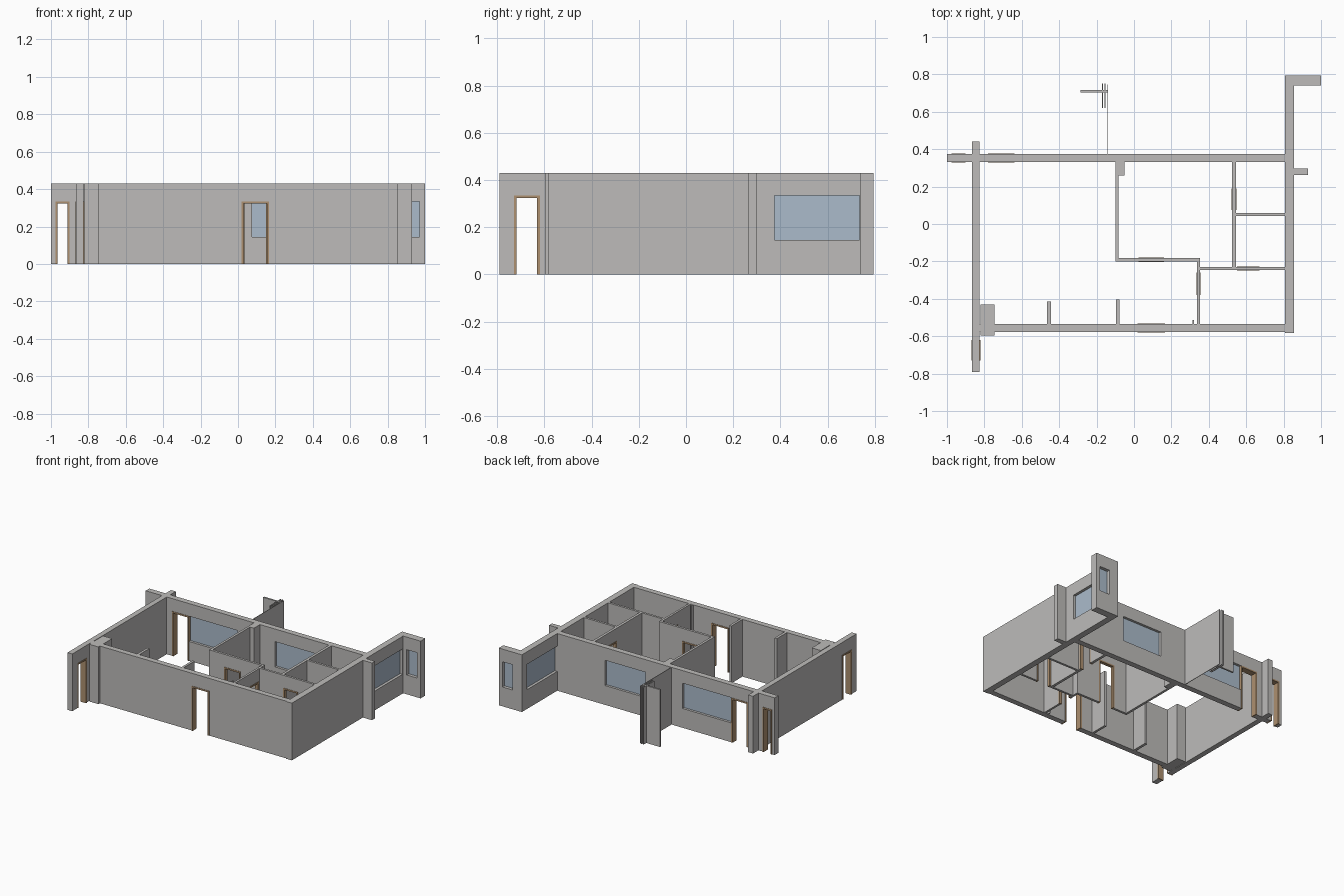
import bpy
import bmesh
from mathutils import Vector

HEIGHT = 0.43
HEAD = 0.335      # top of doors and windows
SILL = 0.145

if "Cube" in bpy.data.objects:
    bpy.data.objects.remove(bpy.data.objects["Cube"], do_unlink=True)


def material(name, color):
    m = bpy.data.materials.new(name)
    m.use_nodes = True
    m.diffuse_color = (*color, 1)
    bsdf = m.node_tree.nodes["Principled BSDF"]
    bsdf.inputs["Base Color"].default_value = (*color, 1)
    bsdf.inputs["Roughness"].default_value = 0.8
    return m


plaster = material("grey plaster", (0.51, 0.50, 0.49))
wood = material("tan wood", (0.42, 0.28, 0.16))
glass = material("pale blue glass", (0.41, 0.50, 0.60))


def slab(name, axis, span, depth, mat, openings=(), bottom=0, top=HEIGHT):
    """Upright slab along x or y, with (start, end, bottom, top) openings."""
    def point(u, d, z):
        return Vector((u, d, z) if axis == "x" else (d, u, z))

    us = sorted({*span, *(v for o in openings for v in o[:2])})
    zs = sorted({bottom, top, *(v for o in openings for v in o[2:])})
    bm = bmesh.new()
    grid = {(u, z): bm.verts.new(point(u, depth[0], z)) for u in us for z in zs}
    for u0, u1 in zip(us, us[1:]):
        for z0, z1 in zip(zs, zs[1:]):
            cu, cz = (u0 + u1) / 2, (z0 + z1) / 2
            if not any(a < cu < b and c < cz < d for a, b, c, d in openings):
                bm.faces.new([grid[k] for k in ((u0, z0), (u1, z0), (u1, z1), (u0, z1))])
    bmesh.ops.delete(bm, geom=[v for v in bm.verts if not v.link_faces], context="VERTS")
    new = bmesh.ops.extrude_face_region(bm, geom=bm.faces[:])["geom"]
    bmesh.ops.translate(bm, verts=[g for g in new if isinstance(g, bmesh.types.BMVert)],
                        vec=point(0, depth[1] - depth[0], 0))
    bmesh.ops.recalc_face_normals(bm, faces=bm.faces[:])
    bmesh.ops.dissolve_limit(bm, angle_limit=0.01, verts=bm.verts[:], edges=bm.edges[:])
    mesh = bpy.data.meshes.new(name)
    bm.to_mesh(mesh)
    bm.free()
    mesh.materials.append(mat)
    obj = bpy.data.objects.new(name, mesh)
    bpy.context.collection.objects.link(obj)
    return obj


def wall(name, axis, span, depth, doors=(), windows=()):
    """Wall with lined doorways and glazed windows."""
    holes = [(a, b, 0, HEAD) for a, b in doors] + [(a, b, SILL, HEAD) for a, b in windows]
    slab(name, axis, span, depth, plaster, holes)
    lip = (depth[0] - 0.003, depth[1] + 0.003)
    for a, b in doors:
        slab(name + "_door_frame", axis, (a, b), lip, wood,
             [(a + 0.011, b - 0.011, 0, HEAD - 0.011)], top=HEAD)
    mid = sum(depth) / 2
    for a, b in windows:
        slab(name + "_window_pane", axis, (a, b), (mid - 0.003, mid + 0.003), glass,
             bottom=SILL, top=HEAD)


# Outer walls
wall("west_wall", "y", (-0.79, 0.44), (-0.865, -0.825), doors=[(-0.73, -0.62)])
wall("north_wall", "x", (-1.0, 0.81), (0.332, 0.375),
     doors=[(-0.977, -0.9), (-0.78, -0.64)], windows=[(-0.64, -0.235), (0.075, 0.41)])
wall("south_wall", "x", (-0.825, 0.81), (-0.577, -0.535), doors=[(0.018, 0.165)])
wall("east_wall", "y", (-0.582, 0.795), (0.808, 0.855), windows=[(0.375, 0.735)])
wall("north_east_return", "x", (0.855, 1.0), (0.74, 0.795), windows=[(0.885, 0.97)])

# Interior partitions
wall("hall_partition", "x", (-0.1, 0.352), (-0.2, -0.182), doors=[(0.025, 0.16)])
wall("living_partition", "y", (-0.182, 0.332), (-0.1, -0.082))
wall("entry_partition", "y", (-0.535, -0.2), (0.336, 0.352), doors=[(-0.38, -0.26)])
wall("south_room_partition", "x", (0.352, 0.808), (-0.246, -0.229), doors=[(0.55, 0.67)])
wall("east_room_partition", "y", (-0.229, 0.332), (0.525, 0.545), doors=[(0.075, 0.19)])
wall("east_room_divider", "x", (0.545, 0.808), (0.043, 0.06))

# Stub walls and piers
for name, axis, span, depth in (
        ("south_west_pier", "x", (-0.82, -0.745), (-0.595, -0.43)),
        ("north_pier", "x", (-0.082, -0.05), (0.26, 0.332)),
        ("west_stub", "y", (-0.535, -0.415), (-0.465, -0.445)),
        ("middle_stub", "y", (-0.535, -0.405), (-0.095, -0.077)),
        ("east_stub", "x", (0.855, 0.93), (0.262, 0.298)),
        ("entry_nib", "y", (-0.535, -0.512), (0.314, 0.32))):
    wall(name, axis, span, depth)

# Balcony screen with its thin posts
wall("balcony_screen", "y", (0.375, 0.745), (-0.142, -0.138))
wall("balcony_panel", "x", (-0.285, -0.142), (0.704, 0.717))
for x in (-0.169, -0.156):
    wall("balcony_fin", "y", (0.62, 0.75), (x - 0.003, x + 0.003))
